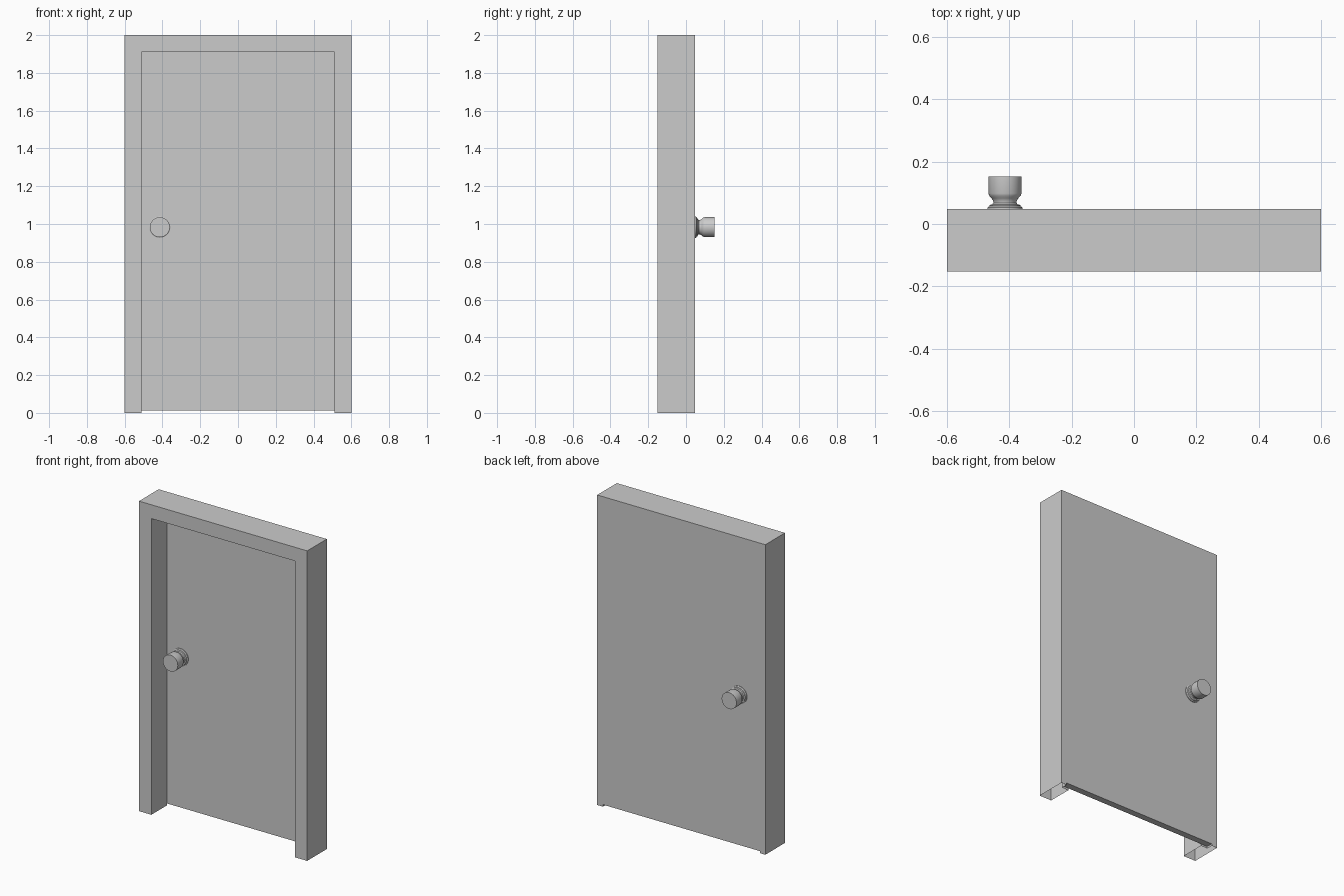
import bpy, bmesh, math

old = bpy.data.objects.get("Cube")
if old:
    bpy.data.objects.remove(old, do_unlink=True)

grey = bpy.data.materials.new("plain grey")
grey.use_nodes = True
grey.diffuse_color = (0.6, 0.6, 0.6, 1)
grey.node_tree.nodes["Principled BSDF"].inputs["Base Color"].default_value = (0.6, 0.6, 0.6, 1)

FRONT, BACK, DOOR_FRONT = -0.152, 0.048, 0.006


def finish(bm, name, smooth=False):
    mesh = bpy.data.meshes.new(name)
    bmesh.ops.recalc_face_normals(bm, faces=bm.faces)
    bm.to_mesh(mesh)
    bm.free()
    mesh.materials.append(grey)
    obj = bpy.data.objects.new(name, mesh)
    bpy.context.collection.objects.link(obj)
    if smooth:
        bpy.ops.object.select_all(action='DESELECT')
        obj.select_set(True)
        bpy.context.view_layer.objects.active = obj
        bpy.ops.object.shade_smooth_by_angle(angle=math.radians(35))
    return obj


# Door frame: a rebated section carried up, across and down, open at the feet
section = [(0.6, 2.0, FRONT), (0.6, 2.0, BACK), (0.56, 1.96, BACK),
           (0.56, 1.96, DOOR_FRONT), (0.512, 1.911, DOOR_FRONT), (0.512, 1.911, FRONT)]
bm = bmesh.new()
rails = [[bm.verts.new(p) for p in ((-h, y, 0), (-h, y, top), (h, y, top), (h, y, 0))]
         for h, top, y in section]
for a, b in zip(rails, rails[1:] + rails[:1]):
    for i in range(3):
        bm.faces.new((a[i], a[i + 1], b[i + 1], b[i]))
frame = finish(bm, "door_frame")
# The open feet make the shell unsealed, so check that the outside faces out
top_face = max(frame.data.polygons, key=lambda p: p.center.z)
if top_face.normal.z < 0:
    frame.data.flip_normals()

# Door leaf, flush with the back of the frame and just clear of the floor
bm = bmesh.new()
bmesh.ops.create_cube(bm, size=1)
z0, z1 = 0.013, 1.96
for v in bm.verts:
    v.co = (v.co.x * 1.12,
            BACK if v.co.y > 0 else DOOR_FRONT,
            z1 if v.co.z > 0 else z0)
finish(bm, "door_leaf")

# Knobs: (radius, distance from the door) turned about the y axis
profile = [(0, 0), (0.056, 0), (0.056, 0.005), (0.05, 0.009), (0.049, 0.013),
           (0.041, 0.015), (0.037, 0.02), (0.038, 0.027), (0.043, 0.035),
           (0.05, 0.042), (0.053, 0.05), (0.053, 0.104), (0, 0.104)]
for name, base, direction in (("back_knob", BACK, 1), ("front_knob", DOOR_FRONT, -1)):
    bm = bmesh.new()
    pts = [bm.verts.new((-0.414 + r, base + direction * d, 0.983)) for r, d in profile]
    edges = [bm.edges.new(pair) for pair in zip(pts, pts[1:])]
    bmesh.ops.spin(bm, geom=pts + edges, cent=(-0.414, 0, 0.983), axis=(0, 1, 0),
                   angle=math.tau, steps=32)
    bmesh.ops.remove_doubles(bm, verts=bm.verts, dist=0.0005)
    finish(bm, name, smooth=True)
